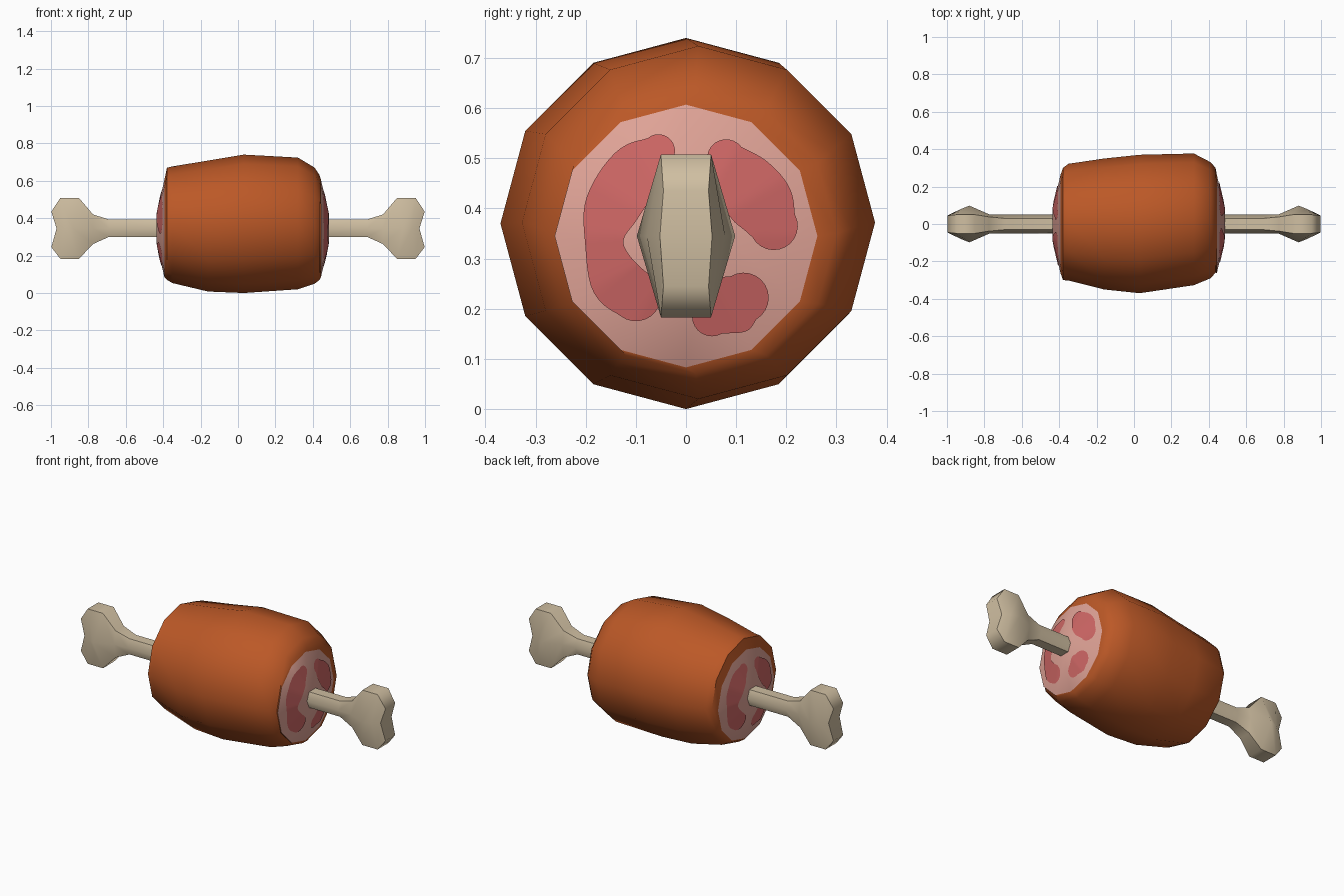
import bpy, math
from mathutils import Vector

if "Cube" in bpy.data.objects:
    bpy.data.objects.remove(bpy.data.objects["Cube"])


def material(name, rgb):
    m = bpy.data.materials.new(name)
    m.diffuse_color = (*rgb, 1)
    m.use_nodes = True
    m.node_tree.nodes["Principled BSDF"].inputs["Base Color"].default_value = m.diffuse_color
    return m


SKIN = material("roasted skin", (0.50, 0.098, 0.020))
FAT = material("pale pink fat", (0.75, 0.37, 0.31))
LEAN = material("red lean meat", (0.62, 0.135, 0.13))
BONE = material("bone", (0.63, 0.52, 0.36))


def make(name, verts, faces, mats, angle):
    me = bpy.data.meshes.new(name)
    me.from_pydata(verts, [], faces)
    for m in mats:
        me.materials.append(m)
    ob = bpy.data.objects.new(name, me)
    bpy.context.collection.objects.link(ob)
    bpy.ops.object.select_all(action='DESELECT')
    bpy.context.view_layer.objects.active = ob
    ob.select_set(True)
    bpy.ops.object.mode_set(mode='EDIT')
    bpy.ops.mesh.select_all(action='SELECT')
    bpy.ops.mesh.normals_make_consistent(inside=False)
    bpy.ops.object.mode_set(mode='OBJECT')
    bpy.ops.object.shade_smooth_by_angle(angle=math.radians(angle))
    return ob


def bridge(rings, n):
    """Side quads and two end caps for stacked rings of n points."""
    f = [(r * n + i, r * n + (i + 1) % n, (r + 1) * n + (i + 1) % n, (r + 1) * n + i)
         for r in range(rings - 1) for i in range(n)]
    return f + [tuple(range(n)), tuple(range((rings - 1) * n, rings * n))]


# Meat: twelve-sided barrel, stations are (x, radius, centre y, centre z)
N = 12
CZ = 0.345
R_FAT, R_IN = 0.262, 0.075
CAPS = {1: (0.443, 0.487), -1: (-0.393, -0.437)}
stations = [(CAPS[-1][1], R_IN, 0, CZ), (CAPS[-1][0], R_FAT, 0, CZ),
            (-0.38, 0.30, 0.0, 0.37), (-0.35, 0.312, 0.01, 0.365),
            (-0.16, 0.35, 0.0, 0.358), (0.03, 0.37, 0.0, 0.37),
            (0.32, 0.352, 0.025, 0.372), (0.41, 0.31, 0.02, 0.36),
            (0.436, 0.28, 0.02, 0.35),
            (CAPS[1][0], R_FAT, 0, CZ), (CAPS[1][1], R_IN, 0, CZ)]
verts = [(x, cy + r * math.cos(i * math.tau / N), cz + r * math.sin(i * math.tau / N))
         for x, r, cy, cz in stations for i in range(N)]
meat = make("meat", verts, bridge(len(stations), N), [SKIN, FAT], 38)
for i, p in enumerate(meat.data.polygons):
    ring = i // N
    if ring in (0, len(stations) - 2) or i >= (len(stations) - 1) * N:
        p.material_index = 1


# Lean patches: thin strips laid on the cut ends, spines are (y, z, half width)
def cap_x(side, y, z):
    """Height of the faceted cut end under a point."""
    a = math.atan2(z, y) % (math.tau / N) - math.pi / N
    rho = math.hypot(y, z) * math.cos(a) / math.cos(math.pi / N)
    outer, inner = CAPS[side]
    t = min(1, (R_FAT - rho) / (R_FAT - R_IN))
    return outer + (inner - outer) * t + side * 0.004


def smooth_path(pts, steps=6):
    p = [Vector(q) for q in pts]
    p = [2 * p[0] - p[1]] + p + [2 * p[-1] - p[-2]]
    out = []
    for a, b, c, d in zip(p, p[1:], p[2:], p[3:]):
        for k in range(steps):
            t = k / steps
            out.append(0.5 * (2 * b + (c - a) * t + (2 * a - 5 * b + 4 * c - d) * t * t
                              + (3 * b - a - 3 * c + d) * t ** 3))
    return out + [p[-2]]


def patch(name, side, spine):
    path = smooth_path(spine)
    rows = []
    for i, p in enumerate(path):
        d = (path[min(i + 1, len(path) - 1)] - path[max(i - 1, 0)]).to_2d().normalized()
        rows.append((p.to_2d(), d, p.z))

    def round_end(row, sign):
        c, d, w = row
        return [(c + d * sign * w * math.sin(k * math.pi / 12), d,
                 w * math.cos(k * math.pi / 12)) for k in range(1, 7)]

    rows = round_end(rows[0], -1)[::-1] + rows + round_end(rows[-1], 1)
    across = 7
    v, f = [], []
    for c, d, w in rows:
        for k in range(across):
            s = w * (2 * k / (across - 1) - 1)
            y, z = c.x - d.y * s, c.y + d.x * s - CZ
            y *= side                       # far end is turned half round
            v.append((cap_x(side, y, z), y, z + CZ))
    for r in range(len(rows) - 1):
        for k in range(across - 1):
            q = (r * across + k, r * across + k + 1,
                 (r + 1) * across + k + 1, (r + 1) * across + k)
            f.append(q)
    ob = make(name, v, f, [LEAN], 38)
    if sum(p.normal.x * p.area for p in ob.data.polygons) * side < 0:
        ob.data.flip_normals()


spines = {
    "crescent": [(-0.055, 0.515, 0.033), (-0.10, 0.475, 0.055), (-0.148, 0.40, 0.055),
                 (-0.163, 0.33, 0.038), (-0.14, 0.26, 0.052), (-0.10, 0.225, 0.05)],
    "upper": [(0.08, 0.50, 0.038), (0.11, 0.46, 0.06), (0.15, 0.41, 0.065), (0.175, 0.365, 0.048)],
    "lower": [(0.052, 0.185, 0.04), (0.09, 0.207, 0.06), (0.115, 0.222, 0.05)]}
for side, label in ((1, "right"), (-1, "left")):
    for shape, spine in spines.items():
        patch(f"{label}_{shape}_lean_patch", side, spine)


# Bone ends: six-sided sections (x, mid x, half y at top, half y at middle, low z, high z)
sections = [(0.42, 0.42, 0.03, 0.05, 0.30, 0.393),
            (0.69, 0.69, 0.03, 0.05, 0.30, 0.393),
            (0.775, 0.775, 0.038, 0.052, 0.262, 0.42),
            (0.85, 0.88, 0.05, 0.098, 0.183, 0.508),
            (0.95, 0.93, 0.05, 0.078, 0.183, 0.508),
            (0.998, 0.97, 0.045, 0.052, 0.245, 0.435)]
for side, label in ((1, "right"), (-1, "left")):
    v = []
    for x, xm, a, b, lo, hi in sections:
        v += [(side * px, y, z) for px, y, z in
              ((x, a, hi), (xm, b, CZ), (x, a, lo), (x, -a, lo), (xm, -b, CZ), (x, -a, hi))]
    faces = bridge(len(sections), 6)
    e = (len(sections) - 1) * 6
    faces[-1] = (e, e + 1, e + 4, e + 5)            # two lobes with a notch between
    faces.append((e + 1, e + 2, e + 3, e + 4))
    make(f"{label}_bone_end", v, faces, [BONE], 60)
